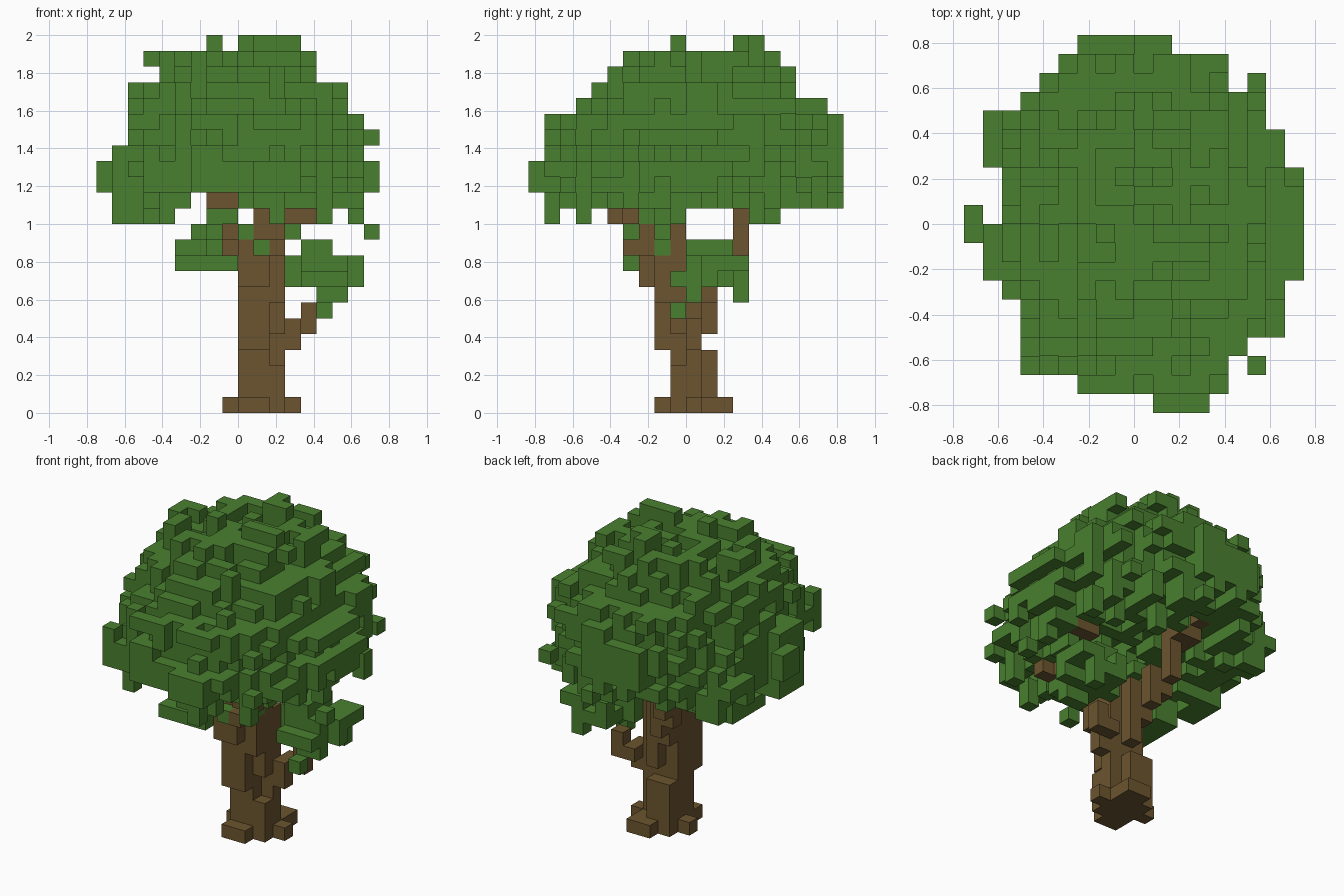
import bpy
import bmesh
import random
from mathutils import Vector

random.seed(7)
UNIT = 1 / 12  # edge of one cube

if "Cube" in bpy.data.objects:
    bpy.data.objects.remove(bpy.data.objects["Cube"])


def make_material(name, colour):
    mat = bpy.data.materials.new(name)
    mat.use_nodes = True
    mat.diffuse_color = colour
    mat.node_tree.nodes["Principled BSDF"].inputs["Base Color"].default_value = colour
    return mat


bark = make_material("bark brown", (0.15, 0.09, 0.029, 1))
leaf = make_material("leaf green", (0.068, 0.216, 0.029, 1))


def box(xs, ys, zs):
    """All grid cells in inclusive x, y and z ranges."""
    return {(x, y, z)
            for x in range(xs[0], xs[1] + 1)
            for y in range(ys[0], ys[1] + 1)
            for z in range(zs[0], zs[1] + 1)}


def thin(cells, chance):
    return {c for c in sorted(cells) if random.random() < chance}


# Trunk with spreading roots, leaning towards the front as it rises
roots = {c for c in box((-1, 3), (-2, 2), (0, 0)) if abs(c[0] - 1) + abs(c[1]) < 3}
roots |= {(2, 2, 0), (0, -2, 0)}
trunk = (box((0, 2), (0, 0), (1, 9)) | box((0, 1), (-1, 1), (1, 3))
         | box((2, 2), (-1, -1), (1, 2)) | box((0, 1), (-1, -1), (3, 4))
         | box((0, 2), (-1, -1), (5, 10)) | box((0, 1), (-2, -2), (4, 10))
         | box((1, 1), (1, 1), (5, 7)) | box((2, 2), (-2, -2), (7, 9))
         | box((0, 1), (-3, -3), (8, 10)) | box((1, 2), (-3, -1), (11, 11))
         | box((1, 1), (-3, -2), (12, 13)))

# Branches: a low side stub, a rear limb, and a forked front limb
low_branch = {(3, 0, 4), (3, 0, 5), (3, 1, 5), (4, 1, 5), (4, 1, 6)}
rear_branch = (box((0, 1), (1, 1), (7, 9)) | box((0, 0), (2, 2), (8, 10))
               | box((-1, -1), (2, 2), (9, 10)) | box((-1, -1), (3, 3), (10, 12))
               | box((-2, -1), (3, 4), (13, 13)) | {(-2, 5, 14)})
front_branch = ({(2, -4, 10), (2, -3, 10), (3, -4, 12)}
                | box((3, 4), (-5, -5), (12, 12)) | box((4, 5), (-1, 0), (13, 13)))

# Small leaf clumps hanging below the crown
left_clump = ({(5, -1, 6), (5, 0, 7), (6, 0, 7), (6, 3, 7), (3, -2, 11), (2, -2, 10)}
              | thin(box((4, 6), (-1, 3), (8, 8)), 0.8) | box((3, 7), (1, 1), (8, 9))
              | thin(box((4, 7), (0, 3), (9, 9)), 0.8) | box((4, 5), (0, 2), (10, 10)))
right_clump = (thin(box((-4, -1), (-4, -1), (9, 9)), 0.75)
               | thin(box((-4, -2), (-3, -1), (10, 10)), 0.8)
               | box((-3, -2), (-3, -1), (11, 11)) | {(-2, -4, 11), (1, -4, 10)}
               | box((-2, -1), (-3, -1), (12, 12)) | {(0, -3, 11)})

# Crown: x and y reach of every layer, from the bottom up
LAYERS = [(-8, 7, -9, 9), (-9, 8, -10, 9), (-9, 8, -10, 9), (-8, 7, -9, 9),
          (-7, 8, -9, 9), (-7, 7, -9, 9), (-7, 6, -7, 8), (-7, 6, -6, 6),
          (-5, 4, -5, 6), (-6, 5, -4, 5)]
# Widest x reach of each row, from front to back
ROWS = [(1, 3), (-4, 4), (-6, 6), (-6, 5), (-6, 7), (-6, 7), (-7, 7), (-8, 8),
        (-8, 8), (-9, 8), (-9, 8), (-8, 8), (-7, 8), (-8, 7), (-8, 7), (-8, 6),
        (-6, 6), (-5, 6), (-4, 5), (-3, 1)]
FIRST = 13

# Every column of leaves starts and stops at its own uneven height
floors, tops = {}, {}
for x, y, _ in sorted(box((-9, 8), (-10, 9), (0, 0))):
    lift = random.choice((1, 1, 2, 2, 3) if x * x + y * y < 20 else (0, 0, 0, 0, 1, 2))
    floors[x, y] = FIRST + lift
    tops[x, y] = 22 - random.choice((0, 0, 0, 1, 1, 2))

crown = set()
for level, (x0, x1, y0, y1) in enumerate(LAYERS):
    for x, y, z in sorted(box((x0, x1), (y0, y1), (FIRST + level, FIRST + level))):
        u = (2 * x - x0 - x1) / (x1 - x0 + 1)
        v = (2 * y - y0 - y1) / (y1 - y0 + 1)
        radius = (u * u + v * v) ** 0.5
        left, right = ROWS[y + 10]
        gap = (level == 0 and -4 < x < 0) or (x, y) in ((5, 7), (-8, 0))
        if (radius < random.uniform(0.82, 1.1) and left <= x <= right and not gap
                and floors[x, y] <= z <= tops[x, y]):
            crown.add((x, y, z))

# Loose leaves under, around and on top of the crown
droplets = {(x, y, FIRST - 1) for x in (-8, -7, -6, -5, 2, 5, 7)
            for y in (-9, -7, -3, -2, -1, 4, 5) if abs(x) + abs(y) < 13}
droplets = thin(droplets, 0.65) | {(x, y, FIRST - 1) for x, y in ((5, 4), (-7, -2), (2, -9))}
crown |= droplets | {(x, y, z + 1) for x, y, z in droplets}
crown |= {(8, -2, 11), (6, -8, 14), (8, 1, 17), (8, -3, 14), (-6, -7, 15), (2, 8, 13)}
crown |= box((-2, -2), (-1, -1), (22, 23)) | box((1, 3), (-1, -1), (22, 23))
crown |= box((0, 0), (3, 4), (22, 23)) | box((1, 1), (3, 3), (22, 23))
crown |= box((1, 3), (-10, -10), (14, 15)) | box((-3, 1), (9, 9), (15, 17))
crown |= box((-8, -8), (3, 5), (14, 14)) | box((-9, -9), (-1, 0), (14, 15))
crown |= box((6, 6), (-1, 0), (13, 13))

PARTS = [("roots", roots, bark), ("trunk", trunk, bark), ("low_branch", low_branch, bark),
         ("rear_branch", rear_branch, bark), ("front_branch", front_branch, bark),
         ("left_leaf_clump", left_clump, leaf), ("right_leaf_clump", right_clump, leaf),
         ("crown_leaves", crown, leaf)]
filled = set().union(*(cells for _, cells, _ in PARTS))


def build(name, cells, mat):
    """Skin a set of grid cells, leaving out faces hidden between cubes."""
    bm = bmesh.new()
    corners = {}

    def corner(p):
        key = tuple(round(c) for c in p)
        if key not in corners:
            corners[key] = bm.verts.new(Vector(key) * UNIT)
        return corners[key]

    for cell in sorted(cells):
        middle = Vector(cell) + Vector((0.5, 0.5, 0.5))
        for axis in range(3):
            for sign in (-1, 1):
                n, a = Vector((0, 0, 0)), Vector((0, 0, 0))
                n[axis] = sign
                a[(axis + 1) % 3] = 1
                b = n.cross(a)
                if tuple(round(c) for c in Vector(cell) + n) in filled:
                    continue
                bm.faces.new([corner(middle + (n + a * s + b * t) / 2)
                              for s, t in ((-1, -1), (1, -1), (1, 1), (-1, 1))])
    mesh = bpy.data.meshes.new(name)
    bm.to_mesh(mesh)
    bm.free()
    mesh.materials.append(mat)
    bpy.context.collection.objects.link(bpy.data.objects.new(name, mesh))


# Earlier parts keep any cell that two parts share
used = set()
for part_name, part_cells, part_mat in PARTS:
    build(part_name, part_cells - used, part_mat)
    used |= part_cells
